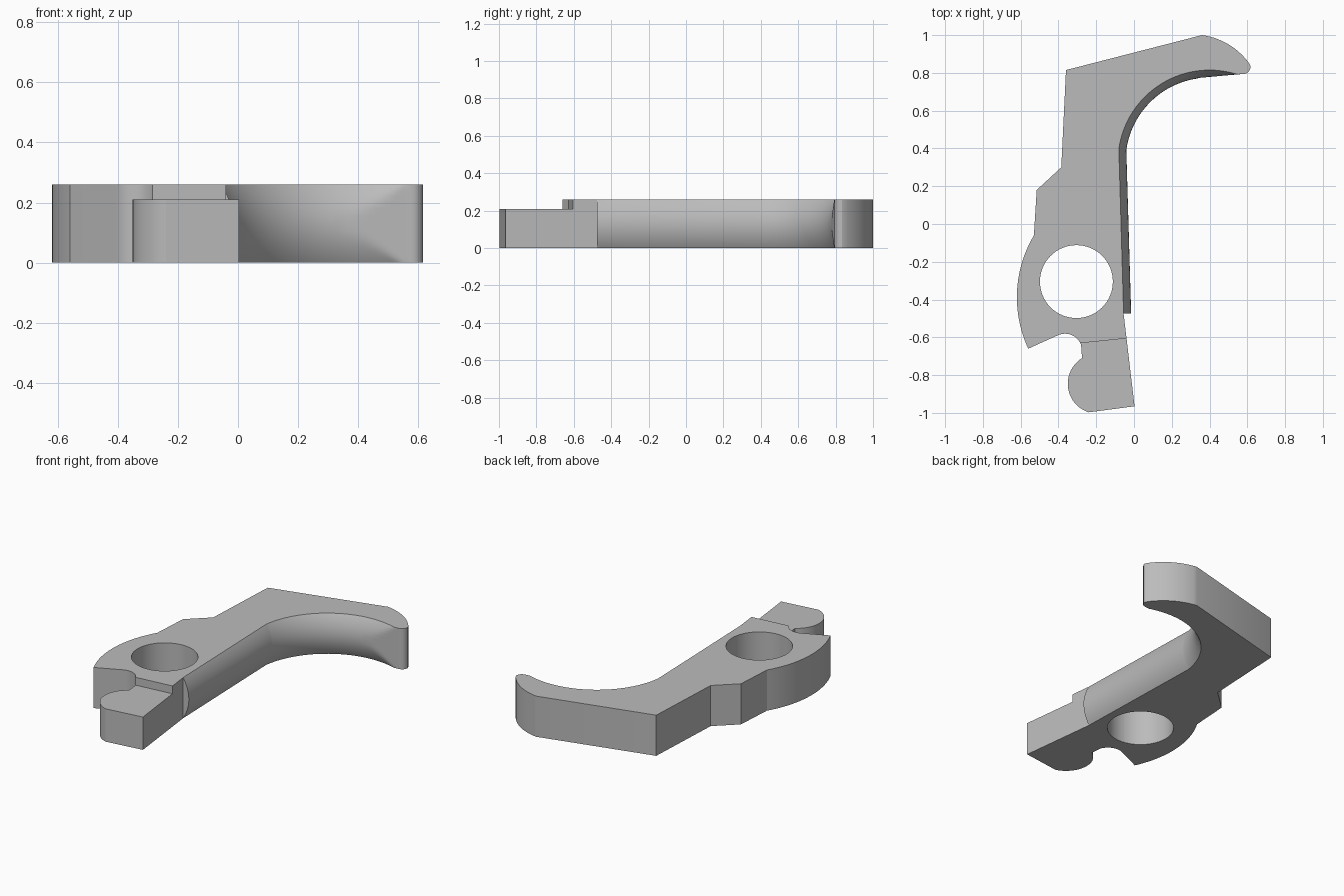
import bpy, bmesh, math
from mathutils import Vector

cube = bpy.data.objects.get("Cube")
if cube:
    bpy.data.objects.remove(cube, do_unlink=True)

HEIGHT = 0.26
BULGE = 0.04
LAYERS = 16

metal = bpy.data.materials.new("plain grey")
metal.use_nodes = True
grey = (0.5, 0.5, 0.5, 1)
metal.diffuse_color = grey
metal.node_tree.nodes["Principled BSDF"].inputs["Base Color"].default_value = grey


def arc(a, b, c, n):
    """Circular arc from a through b to c."""
    a, b, c = Vector(a), Vector(b), Vector(c)
    u, v = b - a, c - a
    d = 2 * u.cross(v)
    centre = a + Vector((v.y * u.dot(u) - u.y * v.dot(v),
                         u.x * v.dot(v) - v.x * u.dot(u))) / d
    r = (a - centre).length
    start = math.atan2(*(a - centre).yx)
    sweep = math.atan2(*(c - centre).yx) - start
    turn = math.tau if d > 0 else -math.tau
    sweep = math.fmod(sweep + turn, math.tau)
    return [centre + r * Vector((math.cos(start + sweep * i / n),
                                 math.sin(start + sweep * i / n)))
            for i in range(n + 1)]


# Outline, clockwise from the rounded side near the pivot hole
plain = arc((-0.56, -0.66), (-0.62, -0.4), (-0.53, -0.06), 20)
plain += [Vector(p) for p in ((-0.515, 0.18), (-0.385, 0.3), (-0.36, 0.815))]
plain += arc((0.36, 1.0), (0.51, 0.945), (0.61, 0.85), 14)
plain += arc((0.617, 0.835), (0.608, 0.808), (0.575, 0.794), 6)
outline = [(p, Vector((0, 0))) for p in plain]

# Finger surface: curved hook and straight run, bulging at mid height
centre, radius = Vector((0.4, 0.33)), 0.485
for i in range(49):
    t = math.radians(72 + 100 * i / 48)
    n = Vector((math.cos(t), math.sin(t)))
    outline.append((centre + radius * n, -BULGE * n))
run_end = Vector((-0.055, -0.475))
outline += [(run_end, Vector((BULGE, 0))), (run_end, Vector((0, 0)))]

# Tail with its rounded lobe and the notch
tail = [Vector((0.003, -0.965))]
tail += arc((-0.24, -0.997), (-0.35, -0.86), (-0.275, -0.71), 20)
tail += arc((-0.28, -0.64), (-0.325, -0.59), (-0.405, -0.59), 12)
outline += [(p, Vector((0, 0))) for p in tail]

# Stack the outline in layers and skin it
bm = bmesh.new()
rings = []
for k in range(LAYERS + 1):
    s = -math.cos(math.pi * k / LAYERS)
    ring = []
    for p, offset in outline:
        q = p + offset * (1 - s * s)
        if offset.length and q.x > 0.34:
            # Flat facet that trims the bulge beside the hook tip
            q.y = max(q.y, 0.775 + (q.x - 0.36) * 0.09)
        ring.append(bm.verts.new((q.x, q.y, HEIGHT * (s + 1) / 2)))
    rings.append(ring)
for low, high in zip(rings, rings[1:]):
    for i in range(len(low)):
        j = (i + 1) % len(low)
        bm.faces.new((low[i], low[j], high[j], high[i]))
bm.faces.new(rings[0])
bm.faces.new(rings[-1])
bmesh.ops.remove_doubles(bm, verts=bm.verts, dist=0.0005)
bmesh.ops.recalc_face_normals(bm, faces=bm.faces)
mesh = bpy.data.meshes.new("lever")
bm.to_mesh(mesh)
bm.free()
lever = bpy.data.objects.new("lever", mesh)
bpy.context.collection.objects.link(lever)
mesh.materials.append(metal)

# Cutters: pivot hole and lowered tail top
bpy.ops.mesh.primitive_cylinder_add(vertices=64, radius=0.193, depth=1,
                                    location=(-0.305, -0.305, 0.1))
hole = bpy.context.object
hole.name = "hole_cutter"
tilt = math.atan2(0.025, 0.24)
bpy.ops.mesh.primitive_cube_add(size=1)
step = bpy.context.object
step.name = "step_cutter"
step.scale = (0.44, 0.5, 0.2)
step.rotation_euler.z = tilt
step.location = (-0.16 + 0.25 * math.sin(tilt),
                 -0.618 - 0.25 * math.cos(tilt), 0.21 + 0.1)

for cutter in (hole, step):
    cutter.data.materials.append(metal)
    cutter.hide_render = True
    mod = lever.modifiers.new(cutter.name, 'BOOLEAN')
    mod.operation = 'DIFFERENCE'
    mod.solver = 'EXACT'
    mod.object = cutter

# Apply the cuts, remove the cutters and smooth the rounded walls
bpy.ops.object.select_all(action='DESELECT')
lever.select_set(True)
bpy.context.view_layer.objects.active = lever
for mod in list(lever.modifiers):
    bpy.ops.object.modifier_apply(modifier=mod.name)
for cutter in (hole, step):
    bpy.data.objects.remove(cutter, do_unlink=True)
bpy.ops.object.shade_smooth_by_angle(angle=math.radians(25))
